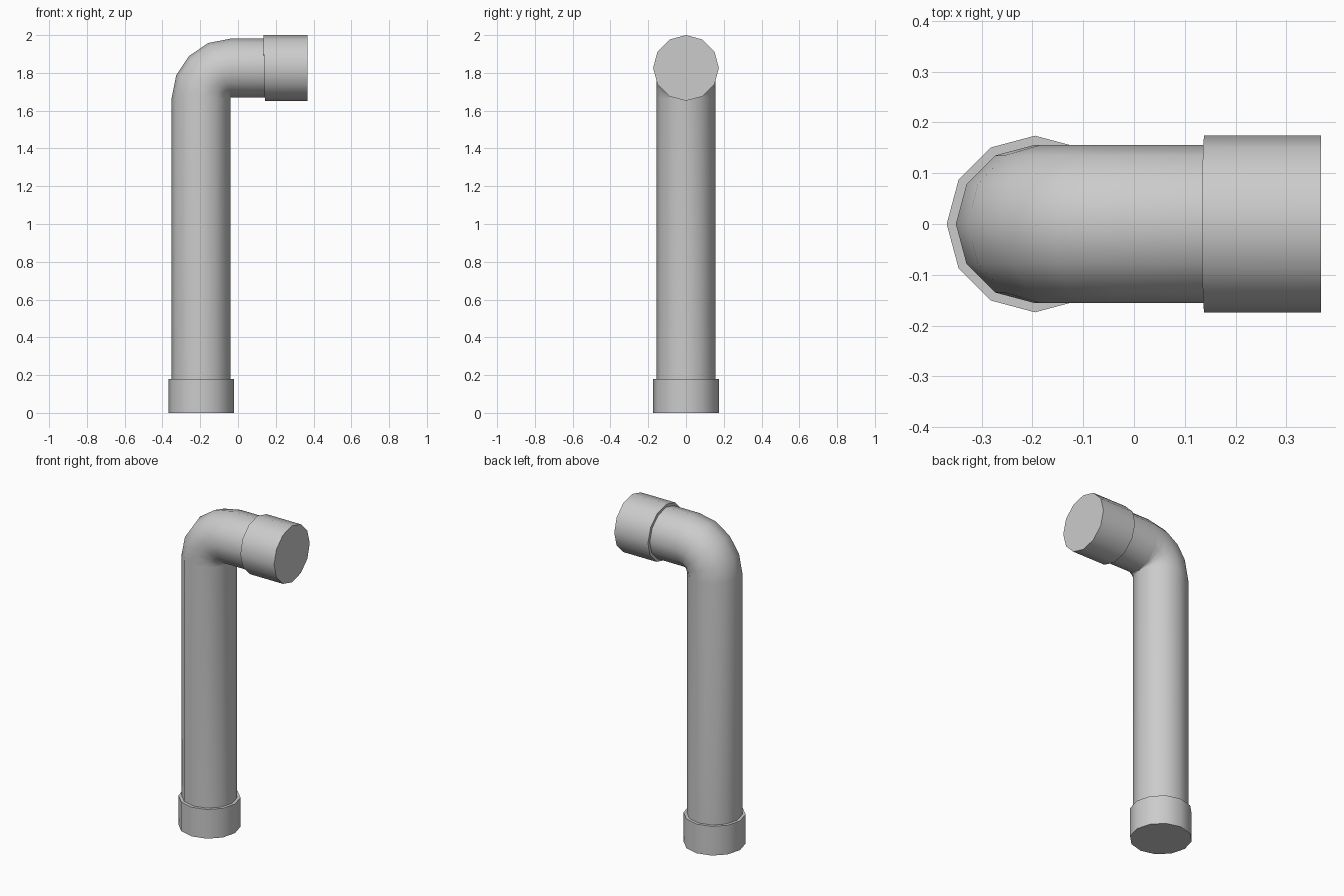
import bpy, bmesh
from math import sin, cos, pi, radians
from mathutils import Vector

if "Cube" in bpy.data.objects:
    bpy.data.objects.remove(bpy.data.objects["Cube"])

SIDES = 12
PIPE_R, COLLAR_R, BEND_R = 0.156, 0.174, 0.158
POST_X, ARM_Z = -0.195, 1.826


def loft(name, rings, cap_start=False, cap_end=False):
    """Skin rings of (x, z, tilt, radius, slant) into one tube."""
    bm = bmesh.new()
    loops = []
    for x, z, t, r, slant in rings:
        side = Vector((cos(t), 0, -sin(t)))
        ahead = Vector((sin(t), 0, cos(t)))
        loop = []
        for i in range(SIDES):
            a = 2 * pi * i / SIDES
            p = Vector((x, 0, z)) + side * (r * cos(a)) + Vector((0, r * sin(a), 0))
            loop.append(bm.verts.new(p + ahead * (slant * cos(a))))
        loops.append(loop)
    for a, b in zip(loops, loops[1:]):
        for i in range(SIDES):
            j = (i + 1) % SIDES
            bm.faces.new((a[i], a[j], b[j], b[i]))
    if cap_start:
        bm.faces.new(loops[0][::-1])
    if cap_end:
        bm.faces.new(loops[-1])
    mesh = bpy.data.meshes.new(name)
    bm.to_mesh(mesh)
    bm.free()
    obj = bpy.data.objects.new(name, mesh)
    bpy.context.collection.objects.link(obj)
    bpy.ops.object.select_all(action='DESELECT')
    obj.select_set(True)
    bpy.context.view_layer.objects.active = obj
    bpy.ops.object.shade_smooth_by_angle(angle=radians(40))
    return obj


# Upright pipe, four-step elbow and short arm
path = [(POST_X, 0.18, 0, PIPE_R, 0)]
cx, cz = POST_X + BEND_R, ARM_Z - BEND_R
for k in range(5):
    t = k * pi / 8
    path.append((cx - BEND_R * cos(t), cz + BEND_R * sin(t), t, PIPE_R, 0))
path.append((0.138, ARM_Z, pi / 2, PIPE_R, 0.004))
loft("bent_pipe", path)

# Foot collar
loft("foot_collar", [(POST_X, 0, 0, COLLAR_R, 0),
                     (POST_X, 0.18, 0, COLLAR_R, 0),
                     (POST_X, 0.18, 0, PIPE_R, 0)], cap_start=True)

# Mouth collar, its back rim very slightly slanted
loft("mouth_collar", [(0.138, ARM_Z, pi / 2, PIPE_R, 0.004),
                      (0.138, ARM_Z, pi / 2, COLLAR_R, 0.004),
                      (0.368, ARM_Z, pi / 2, COLLAR_R, 0)], cap_end=True)
